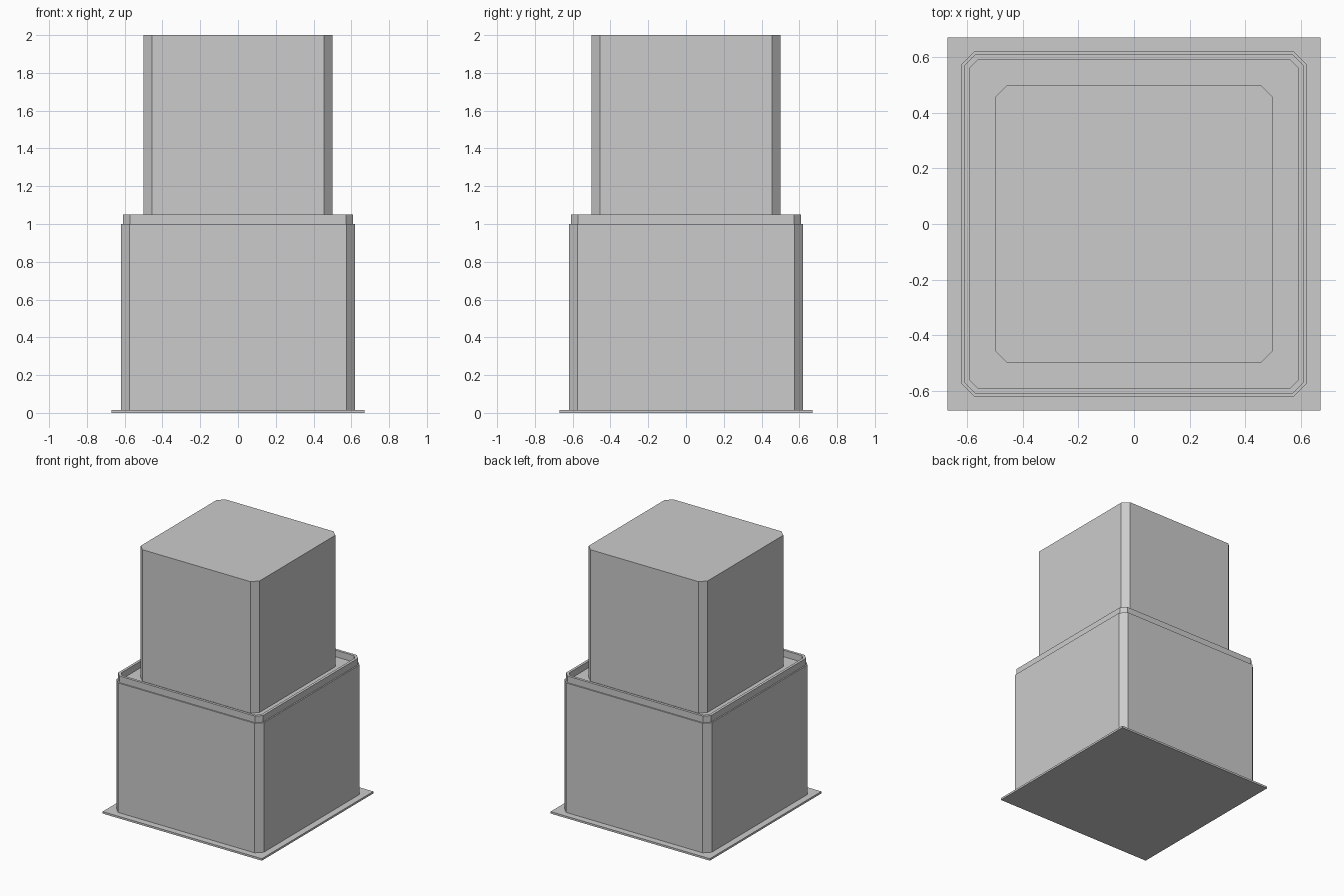
import bpy, bmesh

if "Cube" in bpy.data.objects:
    bpy.data.objects.remove(bpy.data.objects["Cube"])


def outline(half, cut):
    # Square outline with chamfered corners, counter-clockwise
    a, b = half, half - cut
    if cut == 0:
        return [(-a, -a), (a, -a), (a, a), (-a, a)]
    return [(-b, -a), (b, -a), (a, -b), (a, b), (b, a), (-b, a), (-a, b), (-a, -b)]


def make_object(name, bm):
    bmesh.ops.recalc_face_normals(bm, faces=bm.faces[:])
    mesh = bpy.data.meshes.new(name)
    bm.to_mesh(mesh)
    bm.free()
    obj = bpy.data.objects.new(name, mesh)
    bpy.context.collection.objects.link(obj)
    return obj


def block(name, half, cut, z0, z1):
    bm = bmesh.new()
    face = bm.faces.new([bm.verts.new((x, y, z0)) for x, y in outline(half, cut)])
    new = bmesh.ops.extrude_face_region(bm, geom=[face], use_keep_orig=True)
    verts = [g for g in new["geom"] if isinstance(g, bmesh.types.BMVert)]
    bmesh.ops.translate(bm, verts=verts, vec=(0, 0, z1 - z0))
    return make_object(name, bm)


def frame(name, outer, inner, z0, z1):
    # Hollow ring swept from a four-loop rectangular section
    bm = bmesh.new()
    loops = [[bm.verts.new((x, y, z)) for x, y in outline(*shape)]
             for shape, z in ((outer, z0), (outer, z1), (inner, z1), (inner, z0))]
    for i in range(4):
        p, q = loops[i], loops[(i + 1) % 4]
        for k in range(8):
            m = (k + 1) % 8
            bm.faces.new((p[k], p[m], q[m], q[k]))
    return make_object(name, bm)


# Thin square foot plate
block("base_plate", 0.67, 0, 0, 0.015)
# Wide lower body
block("lower_box", 0.62, 0.045, 0.015, 1.0)
# Raised lip around the top of the lower body
frame("rim", (0.61, 0.039), (0.59, 0.028), 1.0, 1.05)
# Narrower upper body standing inside the lip
block("upper_box", 0.50, 0.045, 1.0, 2.0)
